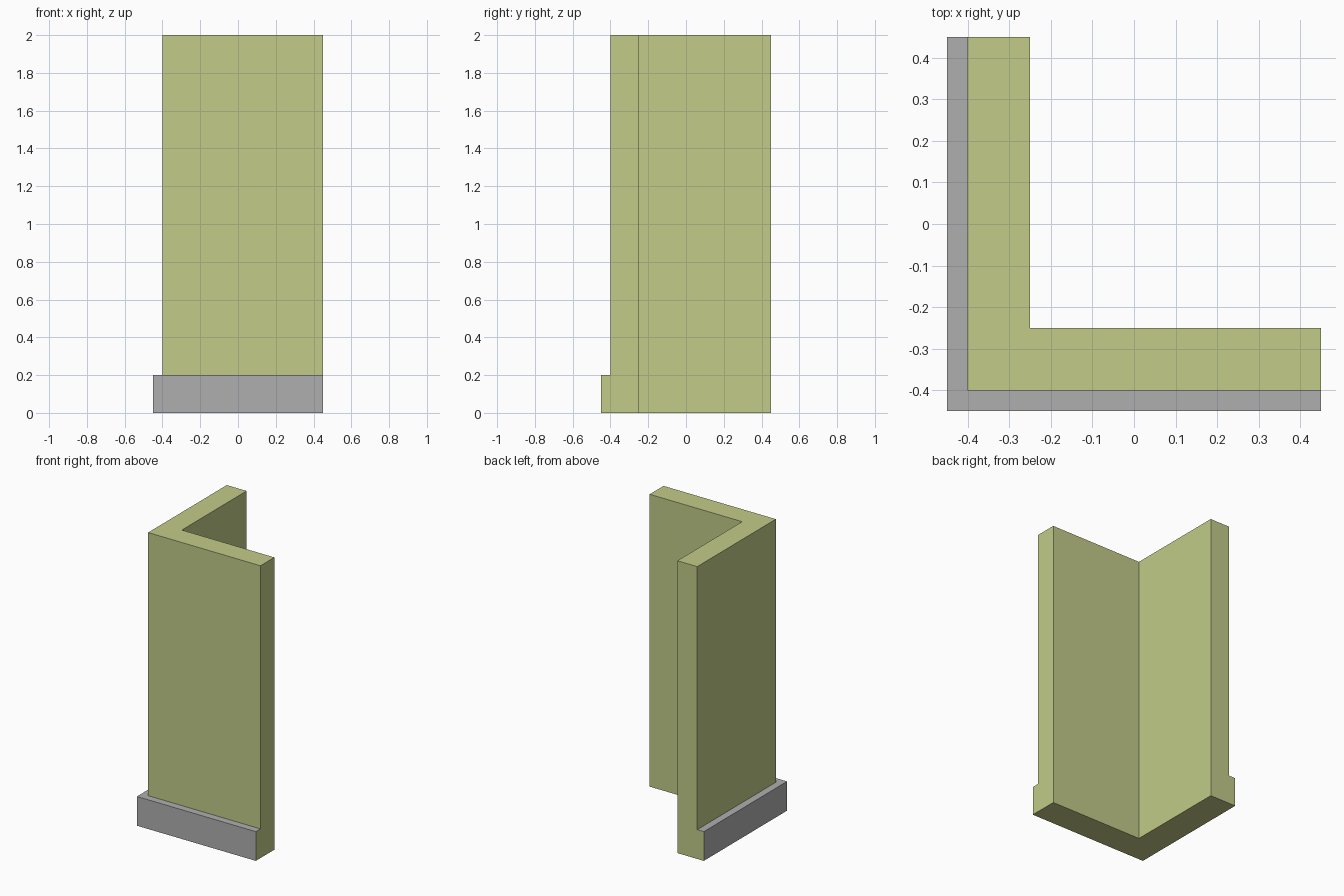
import bpy, bmesh

if "Cube" in bpy.data.objects:
    bpy.data.objects.remove(bpy.data.objects["Cube"])

HALF = 0.45
# wall cross-section: (distance in from the outer line, height)
PROFILE = [(0, 0), (0, 0.2), (0.05, 0.2), (0.05, 2), (0.2, 2), (0.2, 0)]


def material(name, rgb):
    m = bpy.data.materials.new(name)
    m.diffuse_color = (*rgb, 1)
    m.use_nodes = True
    m.node_tree.nodes["Principled BSDF"].inputs["Base Color"].default_value = m.diffuse_color
    return m


bm = bmesh.new()

# sweep the profile along the L: right end, mitred corner, back end
stations = [
    lambda d: (HALF, -HALF + d),
    lambda d: (-HALF + d, -HALF + d),
    lambda d: (-HALF + d, HALF),
]
rings = [[bm.verts.new((*at(d), z)) for d, z in PROFILE] for at in stations]
n = len(PROFILE)
for a, b in zip(rings, rings[1:]):
    for i in range(n):
        j = (i + 1) % n
        face = bm.faces.new((a[i], a[j], b[j], b[i]))
        # skirting front and its top ledge are grey
        face.material_index = 1 if i < 2 else 0

# flat end caps
bm.faces.new(rings[0])
bm.faces.new(rings[-1])
bmesh.ops.recalc_face_normals(bm, faces=bm.faces)

mesh = bpy.data.meshes.new("corner_wall")
bm.to_mesh(mesh)
bm.free()
mesh.materials.append(material("wall_green", (0.54, 0.60, 0.25)))
mesh.materials.append(material("skirting_grey", (0.43, 0.43, 0.43)))
wall = bpy.data.objects.new("corner_wall", mesh)
bpy.context.collection.objects.link(wall)
